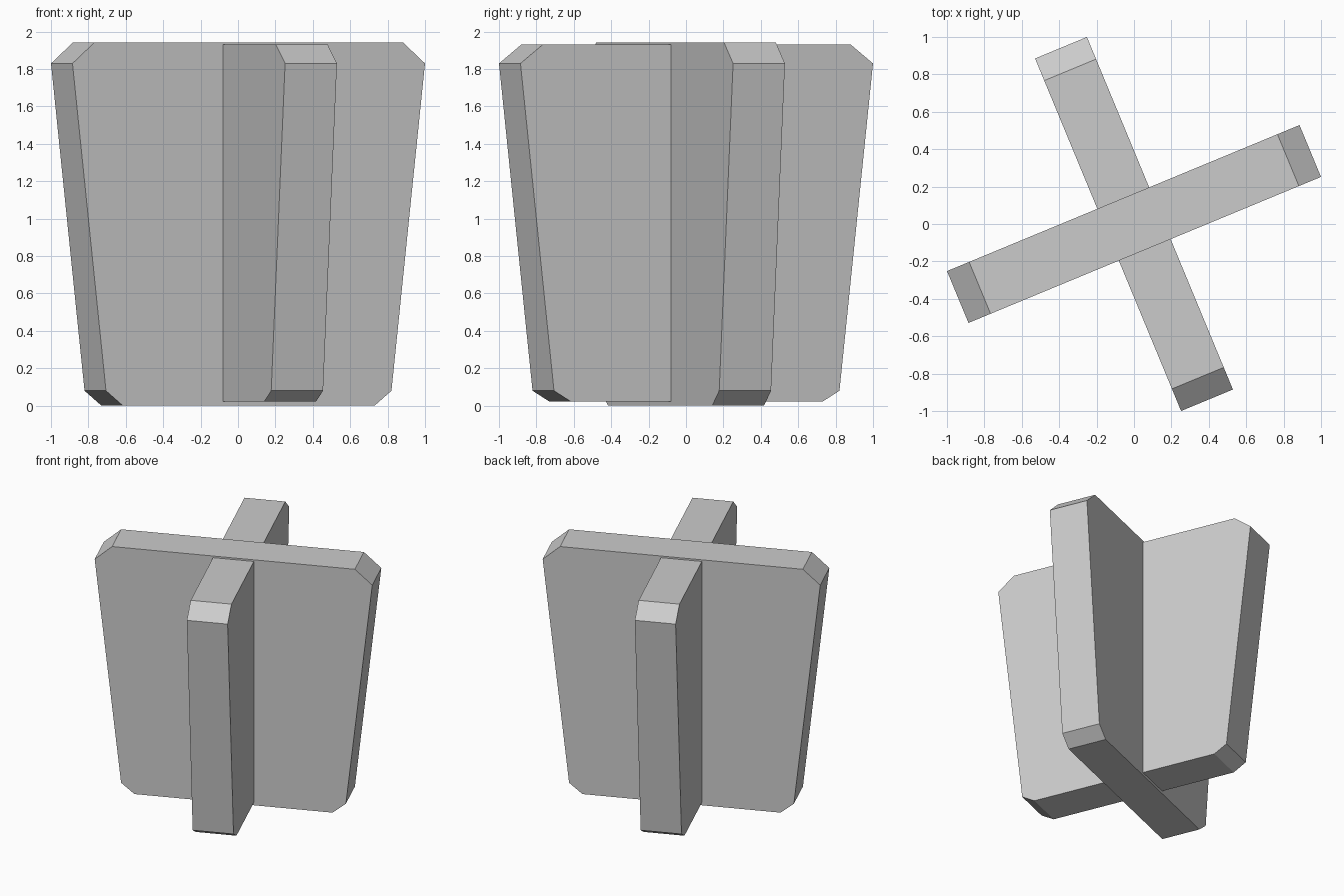
import bpy
import bmesh
from math import radians

if "Cube" in bpy.data.objects:
    bpy.data.objects.remove(bpy.data.objects["Cube"], do_unlink=True)

grey = bpy.data.materials.new("plain grey")
grey.use_nodes = True
colour = (0.6, 0.6, 0.6, 1)
grey.diffuse_color = colour
grey.node_tree.nodes["Principled BSDF"].inputs["Base Color"].default_value = colour


def slab(name, angle, bottom, top, thickness=0.30):
    """Upright tapered panel with cut corners, turned about the z axis."""
    half = [(0.728, bottom), (0.826, 0.08), (1.02, 1.83), (0.892, top)]
    outline = half + [(-x, z) for x, z in reversed(half)]
    bm = bmesh.new()
    face = bm.faces.new([bm.verts.new((x, -thickness / 2, z)) for x, z in outline])
    side = bmesh.ops.extrude_face_region(bm, geom=[face])
    moved = [v for v in side["geom"] if isinstance(v, bmesh.types.BMVert)]
    bmesh.ops.translate(bm, verts=moved, vec=(0, thickness, 0))
    bmesh.ops.recalc_face_normals(bm, faces=bm.faces)
    mesh = bpy.data.meshes.new(name)
    bm.to_mesh(mesh)
    bm.free()
    mesh.materials.append(grey)
    obj = bpy.data.objects.new(name, mesh)
    obj.rotation_euler.z = radians(angle)
    bpy.context.collection.objects.link(obj)


# Two crossing panels, the second slightly shorter so the tops do not overlap
slab("main_panel", 22.5, 0.0, 1.943)
slab("cross_panel", 112.5, 0.022, 1.93)
